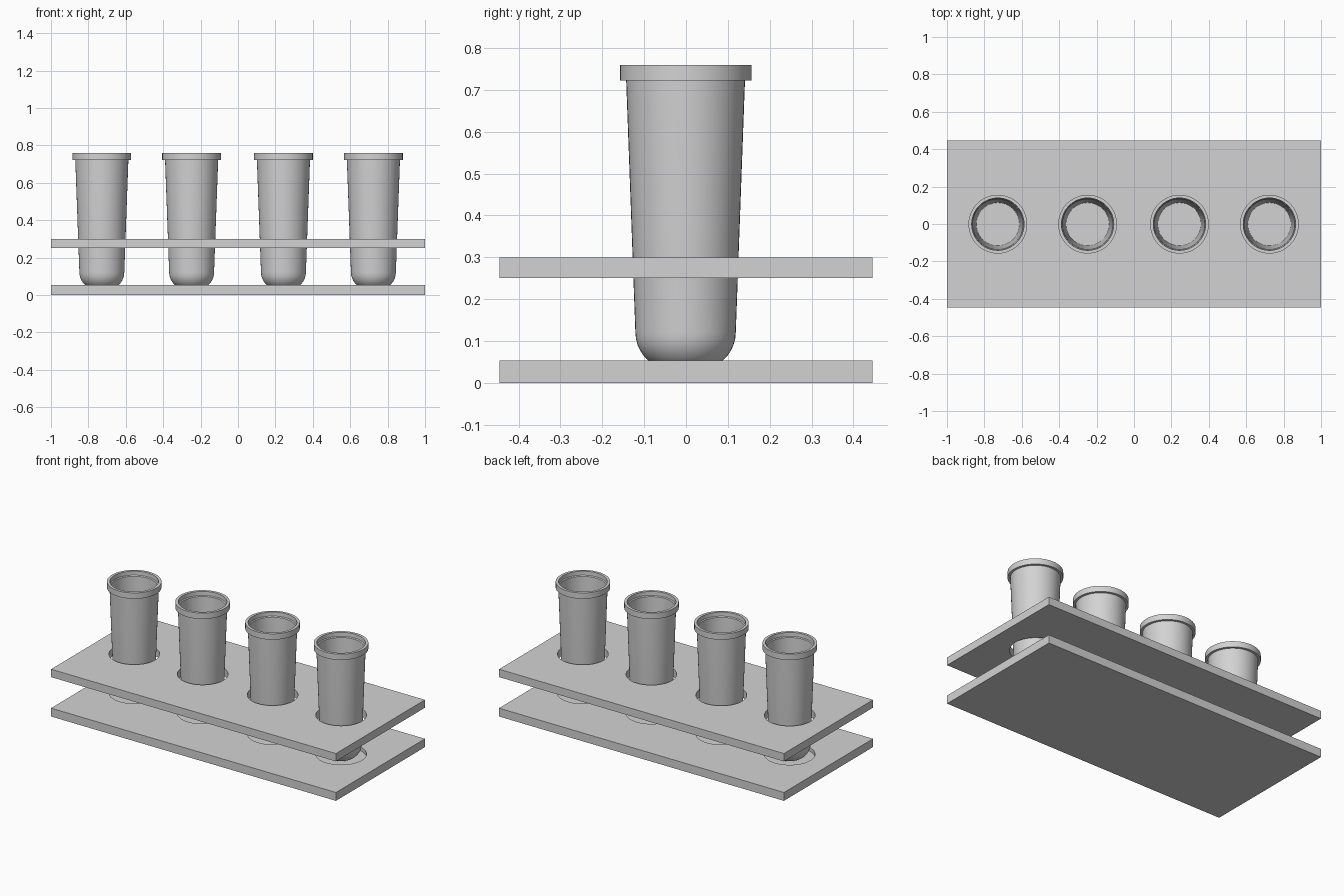
import bpy
import bmesh
import math
from mathutils import Matrix, Vector

if "Cube" in bpy.data.objects:
    bpy.data.objects.remove(bpy.data.objects["Cube"], do_unlink=True)

SIDES = 48
CUP_X = (-0.728, -0.248, 0.243, 0.724)
HOLE_RADIUS = 0.146

grey = bpy.data.materials.new("plain grey")
grey.use_nodes = True
grey.diffuse_color = (0.65, 0.65, 0.65, 1)
grey.node_tree.nodes["Principled BSDF"].inputs["Base Color"].default_value = grey.diffuse_color


def make_object(name, bm):
    bmesh.ops.recalc_face_normals(bm, faces=bm.faces)
    mesh = bpy.data.meshes.new(name)
    bm.to_mesh(mesh)
    bm.free()
    mesh.materials.append(grey)
    obj = bpy.data.objects.new(name, mesh)
    bpy.context.collection.objects.link(obj)
    return obj


def activate(obj):
    bpy.ops.object.select_all(action='DESELECT')
    obj.select_set(True)
    bpy.context.view_layer.objects.active = obj


def make_plate(name, bottom, top, hole_floor):
    # Slab with a row of round holes cut down to hole_floor
    bm = bmesh.new()
    bmesh.ops.create_cube(bm, size=1, matrix=Matrix.Translation((0, 0, (bottom + top) / 2))
                          @ Matrix.Diagonal((2, 0.892, top - bottom, 1)))
    plate = make_object(name, bm)

    bm = bmesh.new()
    for x in CUP_X:
        bmesh.ops.create_cone(bm, cap_ends=True, segments=SIDES, radius1=HOLE_RADIUS,
                              radius2=HOLE_RADIUS, depth=0.2,
                              matrix=Matrix.Translation((x, 0, hole_floor + 0.1)))
    cutter = make_object(name + "_hole_cutter", bm)
    cutter.hide_render = True
    cut = plate.modifiers.new("holes", 'BOOLEAN')
    cut.operation = 'DIFFERENCE'
    cut.solver = 'EXACT'
    cut.object = cutter
    activate(plate)
    bpy.ops.object.modifier_apply(modifier=cut.name)
    bpy.data.objects.remove(cutter, do_unlink=True)
    bpy.ops.object.shade_smooth_by_angle(angle=math.radians(30))


def make_cup(name, x):
    # Rounded foot, tapered wall, collar, then the stepped inside down to the floor
    fillet, foot = 0.09, 0.031
    arc = [math.radians(a) for a in range(0, 91, 10)]
    profile = [(0, foot)]
    profile += [(0.03 + fillet * math.sin(a), foot + fillet * (1 - math.cos(a))) for a in arc]
    profile += [(0.142, 0.723), (0.157, 0.723), (0.157, 0.76), (0.14, 0.76),
                (0.139, 0.735), (0.134, 0.73), (0.115, 0.15), (0, 0.15)]
    bm = bmesh.new()
    verts = [bm.verts.new((r, 0, z)) for r, z in profile]
    edges = [bm.edges.new(pair) for pair in zip(verts, verts[1:])]
    bmesh.ops.spin(bm, geom=verts + edges, cent=Vector(), axis=(0, 0, 1),
                   angle=math.tau, steps=SIDES, use_merge=True)
    bmesh.ops.remove_doubles(bm, verts=bm.verts, dist=0.0001)
    cup = make_object(name, bm)
    cup.location = (x, -0.001, 0)
    activate(cup)
    bpy.ops.object.shade_smooth_by_angle(angle=math.radians(30))


# Rack: the base has shallow seats, the upper shelf is cut right through
make_plate("base_plate", 0, 0.053, 0.03)
make_plate("upper_plate", 0.25, 0.3, 0.2)

# Row of cups
for number, cup_x in enumerate(CUP_X, 1):
    make_cup(f"cup_{number}", cup_x)
